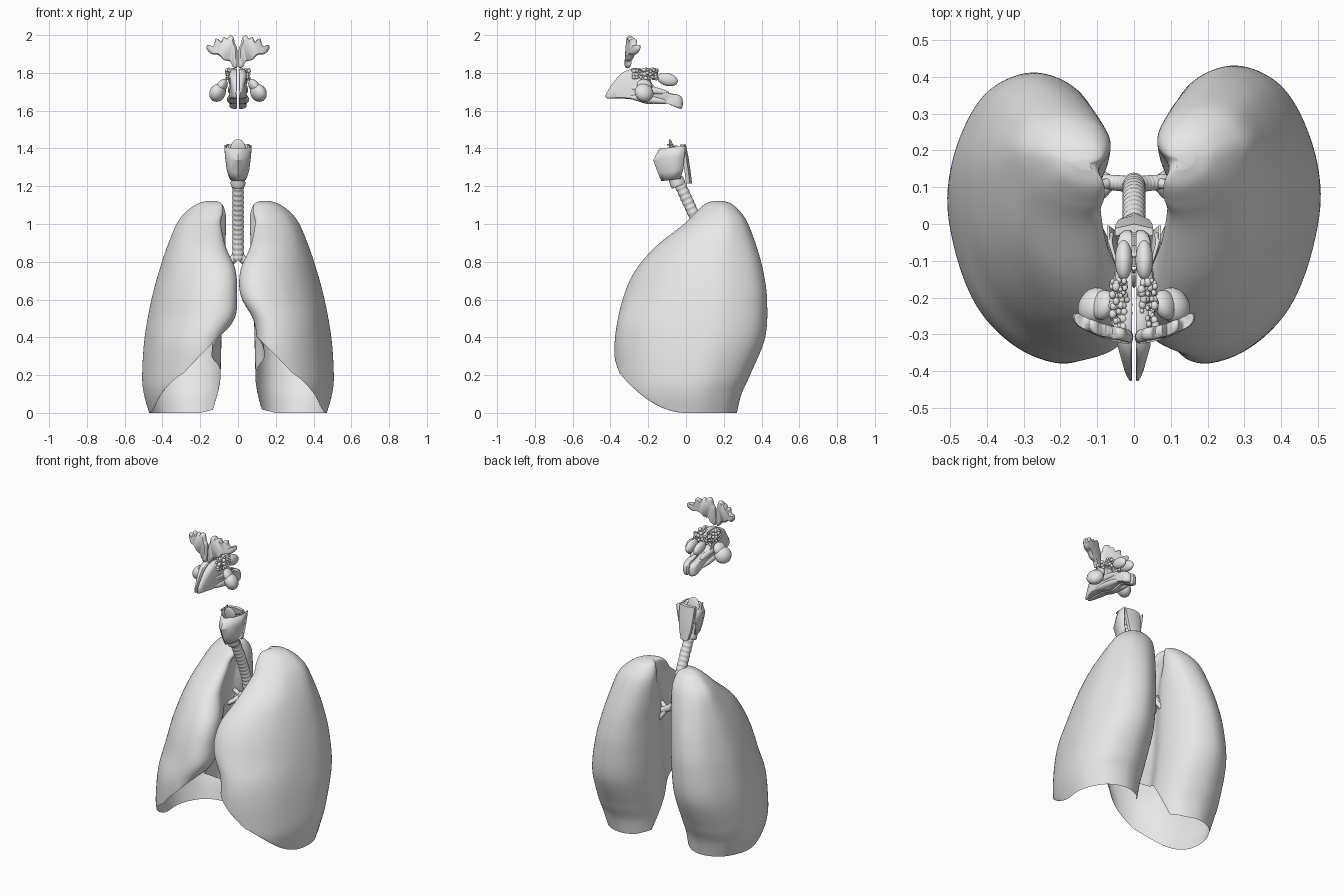
import bpy, bmesh, math, random
from mathutils import Vector, Matrix

cube = bpy.data.objects.get("Cube")
if cube:
    bpy.data.objects.remove(cube, do_unlink=True)

random.seed(4)
grey = bpy.data.materials.new("pale grey")
grey.use_nodes = True
grey.diffuse_color = (0.8, 0.8, 0.8, 1)
grey.node_tree.nodes["Principled BSDF"].inputs["Base Color"].default_value = (0.8, 0.8, 0.8, 1)


def finish(bm, name, angle=40):
    bmesh.ops.remove_doubles(bm, verts=bm.verts, dist=0.0004)
    bmesh.ops.recalc_face_normals(bm, faces=bm.faces)
    mesh = bpy.data.meshes.new(name)
    bm.to_mesh(mesh)
    bm.free()
    mesh.materials.append(grey)
    ob = bpy.data.objects.new(name, mesh)
    bpy.context.collection.objects.link(ob)
    bpy.ops.object.select_all(action="DESELECT")
    ob.select_set(True)
    bpy.context.view_layer.objects.active = ob
    bpy.ops.object.shade_smooth_by_angle(angle=math.radians(angle))
    return ob


def spline(pts, n, closed=False):
    """Catmull-Rom samples through the points."""
    pts = [Vector(p) for p in pts]
    count = len(pts)
    pick = (lambda i: pts[i % count]) if closed else (lambda i: pts[max(0, min(count - 1, i))])
    spans = count if closed else count - 1
    out = []
    for k in range(n if closed else n + 1):
        t = k / n * spans
        i = min(int(t), spans - 1)
        t -= i
        a, b, c, d = (pick(i + j) for j in (-1, 0, 1, 2))
        out.append(0.5 * (2 * b + (c - a) * t + (2 * a - 5 * b + 4 * c - d) * t * t
                          + (3 * b - a - 3 * c + d) * t ** 3))
    return out


def loft(bm, rings, closed=True, start=True, end=True):
    rows = [[bm.verts.new(p) for p in ring] for ring in rings]
    n = len(rows[0])
    for r, s in zip(rows, rows[1:]):
        for i in range(n if closed else n - 1):
            j = (i + 1) % n
            bm.faces.new((r[i], r[j], s[j], s[i]))
    if start:
        bm.faces.new(rows[0])
    if end:
        bm.faces.new(rows[-1])


def tube(name, path, radius, steps=40, sides=20):
    """Round tube along a path; radius is a function of 0..1."""
    pts = spline(path, steps)
    rings = []
    for i, p in enumerate(pts):
        way = (pts[min(i + 1, steps)] - pts[max(i - 1, 0)]).normalized()
        side = way.cross(Vector((0, 1, 0.3))).normalized()
        up = way.cross(side)
        r = radius(i / steps)
        rings.append([p + r * (math.cos(a) * side + math.sin(a) * up)
                      for a in (math.tau * k / sides for k in range(sides))])
    bm = bmesh.new()
    loft(bm, rings)
    return finish(bm, name, 60)


def blob(bm, centre, size, turn=(0, 0, 0), segs=24):
    m = Matrix.Translation(centre)
    for axis, ang in zip("XYZ", turn):
        m = m @ Matrix.Rotation(math.radians(ang), 4, axis)
    bmesh.ops.create_uvsphere(bm, u_segments=segs, v_segments=segs // 2, radius=1,
                              matrix=m @ Matrix.Diagonal((*size, 1)))


# Lungs: open shells of stacked sections, trimmed below along the diaphragm
# height, inner front x, inner back x, outer x, front y, back y
LEVELS = [(0, .1, .108, .47, -.34, .265), (.1, .1, .1, .498, -.365, .29),
          (.2, .1, .095, .507, -.375, .335), (.4, .09, .09, .494, -.375, .415),
          (.6, .015, .085, .458, -.335, .425), (.75, .012, .08, .418, -.27, .405),
          (.88, .065, .07, .375, -.16, .37), (1.0, .09, .065, .325, -.01, .325),
          (1.06, .08, .068, .28, .05, .288), (1.105, .085, .085, .22, .1, .24),
          (1.122, .115, .115, .165, .145, .195)]
SECTION = [(.07, .03), (.26, 0), (.53, .055), (.77, .19), (.92, .38), (1, .62), (.945, .79), (.77, .94),
           (.48, 1), (.19, .94), (.025, .8), (0, .64), (.11, .47), (.07, .29), (0, .13)]


def rim_height(x, y):
    back = max(0, y + .3) / .52
    dome = .49 * (1 - (abs(x) / .48) ** 1.1 - back ** 3)
    return max(0, dome, 1.7 * min(0, y) ** 2, .25 * (.2 - abs(x)))


def lung(name, side, notch, back_shift):
    outline = spline([(*p, 0) for p in SECTION], 120, True)
    rings, trimmed = [], []
    # spline works on three values at a time
    low = spline([lv[:3] for lv in LEVELS], 150)
    high = spline([lv[3:] for lv in LEVELS], 150)
    for (z, xf, xb), (xo, yf, yb) in zip(low, high):
        ring = []
        xf += notch * math.exp(-((z - .5) / .09) ** 2)
        for u, v, _ in outline:
            k = min(1, max(0, (v - .2) / .35))
            k = k * k * (3 - 2 * k)
            inner = xf + (xb - xf) * k
            x, y = inner + (xo - inner) * u, yf + (yb + back_shift - yf) * v
            rim = rim_height(x, y)
            trimmed.append(z < rim)
            ring.append(Vector((side * x, y, max(z, rim))))
        rings.append(ring)
    bm = bmesh.new()
    loft(bm, rings, start=False)
    bm.verts.index_update()
    gone = [f for f in bm.faces if all(trimmed[v.index] for v in f.verts)]
    bmesh.ops.delete(bm, geom=gone, context="FACES")
    return finish(bm, name, 45)


lung("left_lung", 1, .025, .004)
lung("right_lung", -1, -.035, -.015)

# Windpipe with ridged rings, and its branches
tube("windpipe", [(0, -.045, 1.24), (0, 0, 1.14), (0, .05, 1.03), (0, .09, .92), (0, .11, .81)],
     lambda t: .03 + .0014 * math.sin(t * math.tau * 17), 170, 24)
for side, label in ((1, "left"), (-1, "right")):
    tube(label + "_main_bronchus",
         [(0, .108, .845), (side * .03, .11, .81), (side * .075, .115, .785), (side * .17, .13, .74)],
         lambda t: .023 - .004 * t + .0006 * math.sin(t * 60), 60)
    for i, (y, z) in enumerate(((.1, .85), (.03, .72), (.17, .66))):
        tube(f"{label}_branch_{i + 1}",
             [(side * .06, .113, .79), (side * .1, (y + .11) / 2, (z + .79) / 2), (side * .17, y, z)],
             lambda t: .016 - .006 * t, 16, 12)

# Voice box: prow-shaped shield, ring below, plate behind, leaf on top
shield_levels = [(1.235, .038, -.125, -.03), (1.28, .054, -.143, -.015),
                 (1.35, .063, -.168, -.008), (1.405, .067, -.135, -.004)]
bm = bmesh.new()
rows = []
for z, w, front, back in shield_levels:
    prow = [(-w, back), (-w * .98, back * .6 + front * .4), (-w * .55, back * .2 + front * .8), (0, front),
            (w * .55, back * .2 + front * .8), (w * .98, back * .6 + front * .4), (w, back)]
    rows.append([Vector((x, y, z + .13 * (y + .08))) for x, y in prow])
loft(bm, rows, closed=False, start=False, end=False)
shield = finish(bm, "voice_box_shield", 35)
shell = shield.modifiers.new("thickness", "SOLIDIFY")
shell.thickness = .006
tube("voice_box_ring", [(0, -.075, 1.285), (0, -.06, 1.25), (0, -.04, 1.2)],
     lambda t: .046 - .012 * t + .003 * math.sin(t * 9), 24, 24)
bm = bmesh.new()
rows = []
for z, y, w in ((1.215, .02, .024), (1.28, .012, .042), (1.36, .0, .05), (1.42, -.012, .052)):
    rows.append([Vector((x, y + d, z)) for x, d in
                 ((-w, -.02), (-w, 0), (0, .012), (w, 0), (w, -.02), (0, -.012))])
loft(bm, rows)
finish(bm, "voice_box_back_plate", 35)
bm = bmesh.new()
blob(bm, (0, -.075, 1.395), (.042, .012, .055), (12, 0, 0))
finish(bm, "throat_lid", 60)
for side, label in ((1, "left"), (-1, "right")):
    tube(label + "_voice_box_horn",
         [(side * .062, -.03, 1.38), (side * .064, -.05, 1.41), (side * .05, -.1, 1.42)],
         lambda t: .008 - .004 * t, 12, 8)

# Nose cavity and sinuses
NOSE = [(-.425, 1.67), (-.405, 1.72), (-.345, 1.795), (-.28, 1.82), (-.21, 1.805), (-.17, 1.73),
        (-.09, 1.695), (-.025, 1.675), (-.022, 1.612), (-.07, 1.625), (-.12, 1.645), (-.2, 1.635),
        (-.29, 1.66), (-.37, 1.665)]
FAN = [(.004, 1.83), (.028, 1.835), (.04, 1.86), (.075, 1.868), (.105, 1.895), (.14, 1.9), (.165, 1.925),
       (.162, 1.948), (.138, 1.94), (.125, 1.955), (.12, 1.98), (.103, 1.978), (.09, 1.965),
       (.076, 1.99), (.058, 1.982), (.045, 1.997), (.025, 1.99), (.016, 1.955), (.004, 1.925)]


def slab(name, outline, place, layers):
    """Rounded slab; each layer is (depth, shrink)."""
    pts = spline([(a, b, 0) for a, b in outline], len(outline) * 4, True)
    mid = sum(pts, Vector()) / len(pts)
    bm = bmesh.new()
    loft(bm, [[place(*(mid + (p - mid) * s).xy, d) for p in pts] for d, s in layers])
    return finish(bm, name, 50)


for side, label in ((1, "left"), (-1, "right")):
    slab(label + "_nose_cavity", NOSE,
         lambda y, z, d: Vector((side * (.005 + d * min(1, .3 + (y + .43) * 7)), y, z)),
         [(0, .97), (.004, 1), (.02, 1), (.034, .95), (.04, .86)])
    slab(label + "_forehead_sinus", FAN,
         lambda x, z, d: Vector((side * x, -.31 + 1.9 * x * x + (z - 1.83) * .06 + d, z)),
         [(-.017, .86), (-.01, .97), (0, 1), (.01, .97), (.017, .86)])
    bm = bmesh.new()
    blob(bm, (side * .108, -.222, 1.695), (.04, .052, .05), (0, side * -30, side * 25))
    blob(bm, (side * .085, -.22, 1.73), (.026, .042, .04), (0, side * -30, side * 15))
    finish(bm, label + "_cheek_sinus", 60)
    bm = bmesh.new()
    blob(bm, (side * .028, -.098, 1.765), (.024, .056, .034), (-15, 0, 0))
    finish(bm, label + "_rear_sinus", 60)
    bm = bmesh.new()
    for z, w in ((1.66, .022), (1.71, .018)):
        blob(bm, (side * .036, -.2, z), (w, .11, .02), (-8, 0, 0))
    finish(bm, label + "_nose_folds", 60)
    # beads of the small air cells
    bm = bmesh.new()
    for i in range(8):
        for j in range(3):
            for k in range(3):
                r = random.uniform(.006, .012)
                shift = [random.uniform(-.006, .006) for axis in range(3)]
                spot = Vector((.024 + .015 * j, -.275 + .0165 * i, 1.775 + .019 * k)) + Vector(shift)
                blob(bm, (side * spot.x, spot.y, spot.z), (r, r * 1.2, r), segs=10)
    finish(bm, label + "_air_cells", 60)
